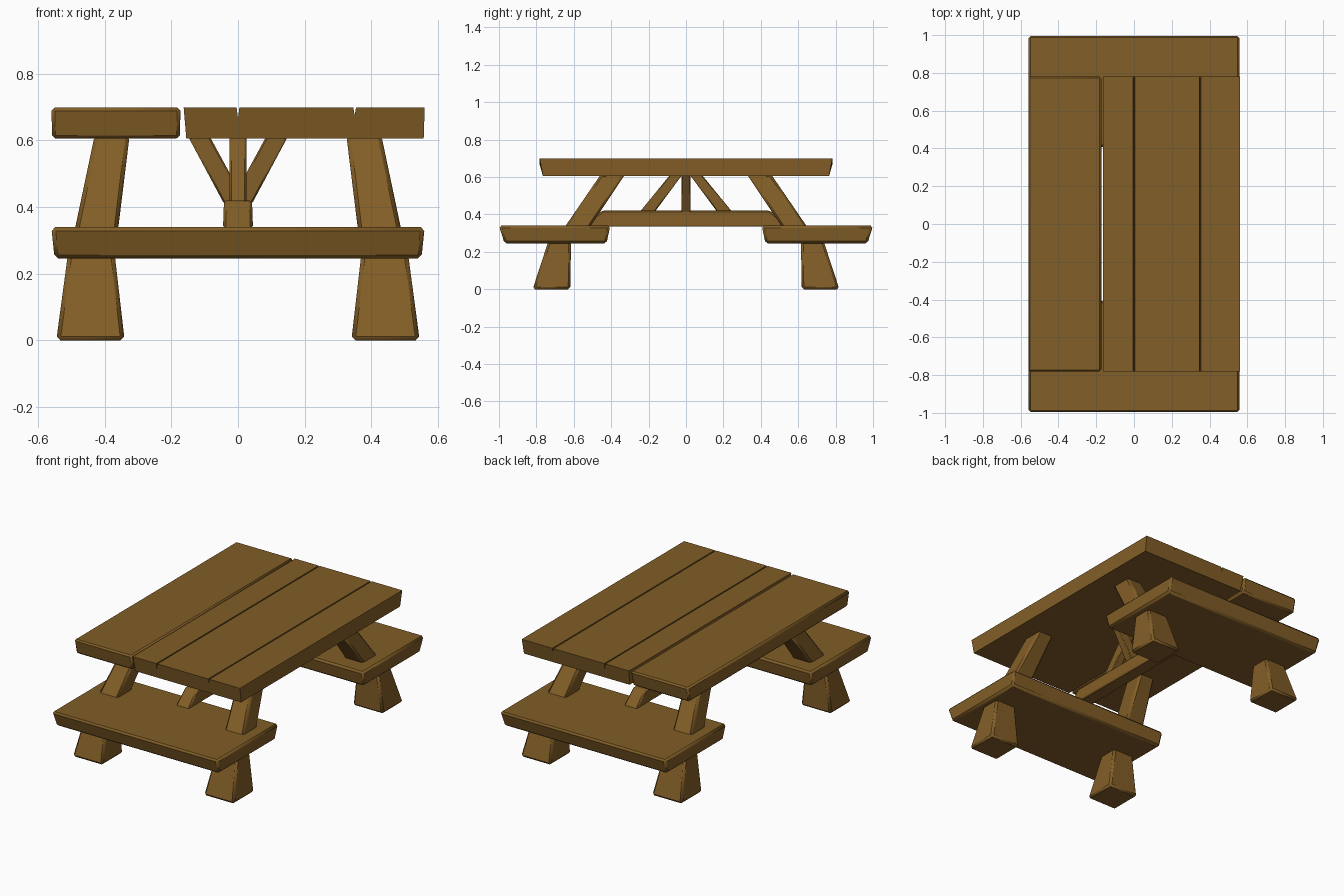
import bpy, bmesh
from mathutils import Vector

if "Cube" in bpy.data.objects:
    bpy.data.objects.remove(bpy.data.objects["Cube"])

wood = bpy.data.materials.new("brown wood")
wood.diffuse_color = (0.225, 0.112, 0.02, 1)
wood.use_nodes = True
wood.node_tree.nodes["Principled BSDF"].inputs["Base Color"].default_value = wood.diffuse_color


def finish(name, bm, bevel=0.008):
    bmesh.ops.recalc_face_normals(bm, faces=bm.faces[:])
    me = bpy.data.meshes.new(name)
    bm.to_mesh(me)
    bm.free()
    me.materials.append(wood)
    ob = bpy.data.objects.new(name, me)
    bpy.context.collection.objects.link(ob)
    if bevel:
        m = ob.modifiers.new("worn edges", 'BEVEL')
        m.width = bevel
        m.segments = 1
    bpy.ops.object.select_all(action='DESELECT')
    ob.select_set(True)
    bpy.context.view_layer.objects.active = ob
    bpy.ops.object.shade_smooth_by_angle(angle=0.7)
    return ob


def loft(name, low, high, bevel=0.008):
    """Solid between two level rectangles given as (x0, x1, y0, y1, z)."""
    bm = bmesh.new()
    rings = []
    for x0, x1, y0, y1, z in (low, high):
        rings.append([bm.verts.new(p) for p in
                      ((x0, y0, z), (x1, y0, z), (x1, y1, z), (x0, y1, z))])
    a, b = rings
    bm.faces.new(a)
    bm.faces.new(b)
    for i in range(4):
        j = (i + 1) % 4
        bm.faces.new((a[i], a[j], b[j], b[i]))
    return finish(name, bm, bevel)


def mirrored(rect, sx, sy):
    x0, x1, y0, y1, z = rect
    xs, ys = sorted((x0 * sx, x1 * sx)), sorted((y0 * sy, y1 * sy))
    return (*xs, *ys, z)


# Table top: a wide board, and a wide slab with grooves between its planks
loft("table_board_left", (-0.557, -0.175, -0.765, 0.765, 0.605),
     (-0.56, -0.172, -0.782, 0.782, 0.698), 0.01)

profile = [(-0.155, 0.605), (0.557, 0.605), (0.56, 0.698),
           (0.354, 0.698), (0.35, 0.675), (0.346, 0.698),
           (0.004, 0.698), (0, 0.665), (-0.004, 0.698), (-0.163, 0.698)]
bm = bmesh.new()
ends = []
for s in (-1, 1):
    ends.append([bm.verts.new((x, s * (0.782 if z > 0.65 else 0.765), z))
                 for x, z in profile])
    bm.faces.new(ends[-1])
for i in range(len(profile)):
    j = (i + 1) % len(profile)
    bm.faces.new((ends[0][i], ends[0][j], ends[1][j], ends[1][i]))
finish("table_board_right", bm, 0)

# Benches, legs and feet
for sy, end in ((1, "front"), (-1, "back")):
    loft(f"{end}_bench",
         mirrored((-0.55, 0.55, -0.97, -0.425, 0.245), 1, sy),
         mirrored((-0.56, 0.56, -1.0, -0.405, 0.34), 1, sy), 0.012)
    for sx, side in ((1, "left"), (-1, "right")):
        loft(f"{end}_{side}_foot",
             mirrored((-0.545, -0.34, -0.82, -0.618, 0.0), sx, sy),
             mirrored((-0.51, -0.37, -0.735, -0.615, 0.26), sx, sy), 0.012)
        loft(f"{end}_{side}_leg",
             mirrored((-0.49, -0.36, -0.65, -0.515, 0.33), sx, sy),
             mirrored((-0.43, -0.325, -0.455, -0.325, 0.615), sx, sy), 0.012)

# Long beam joining the benches
loft("centre_beam", (-0.045, 0.045, -0.54, 0.54, 0.335),
     (-0.042, 0.042, -0.45, 0.45, 0.42))

# Braces rising from the beam: a pair along it and a pair spreading sideways
for s, tag in ((-1, "a"), (1, "b")):
    loft(f"long_brace_{tag}",
         mirrored((-0.025, 0.025, 0.17, 0.25, 0.41), 1, s),
         mirrored((-0.025, 0.025, 0.02, 0.085, 0.612), 1, s), 0.005)
    loft(f"side_brace_{tag}",
         mirrored((-0.025, 0.042, -0.025, 0.025, 0.41), s, 1),
         mirrored((0.085, 0.15, -0.025, 0.025, 0.612), s, 1), 0.005)
